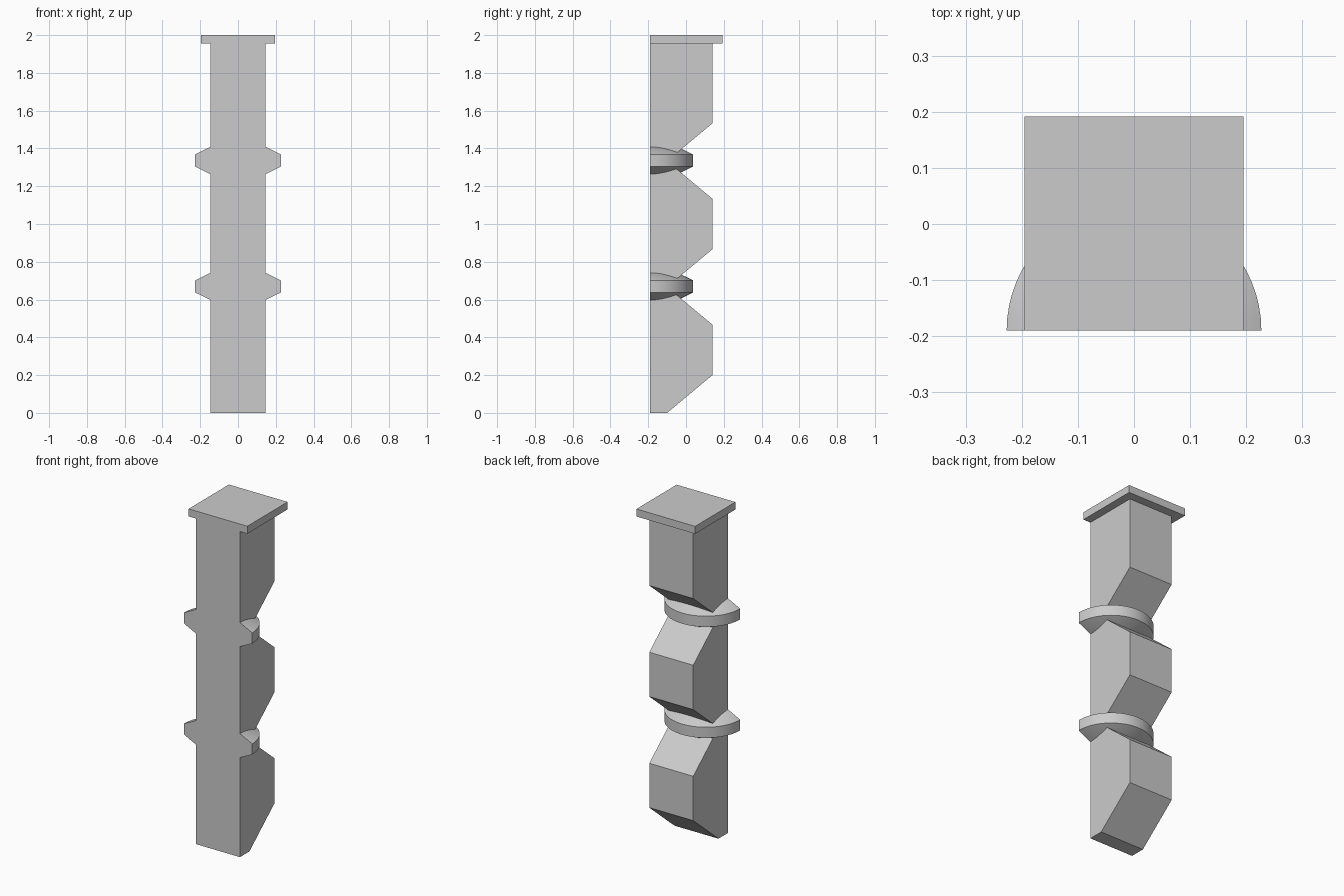
import bpy, bmesh, math
from mathutils import Vector

cube = bpy.data.objects.get("Cube")
if cube:
    bpy.data.objects.remove(cube, do_unlink=True)

stone = bpy.data.materials.new("plain grey")
stone.use_nodes = True
grey = (0.6, 0.6, 0.6, 1)
stone.diffuse_color = grey
stone.node_tree.nodes["Principled BSDF"].inputs["Base Color"].default_value = grey

FRONT, BACK, NOTCH = -0.19, 0.14, -0.10
MODULE = 2 / 3


def make_object(name, bm):
    bmesh.ops.recalc_face_normals(bm, faces=bm.faces)
    mesh = bpy.data.meshes.new(name)
    bm.to_mesh(mesh)
    bm.free()
    mesh.materials.append(stone)
    obj = bpy.data.objects.new(name, mesh)
    bpy.context.collection.objects.link(obj)
    return obj


def extrude_profile(name, profile, half_width):
    """Extrude a (y, z) outline symmetrically along x."""
    bm = bmesh.new()
    face = bm.faces.new([bm.verts.new((-half_width, y, z)) for y, z in profile])
    moved = bmesh.ops.extrude_face_region(bm, geom=[face])["geom"]
    verts = [v for v in moved if isinstance(v, bmesh.types.BMVert)]
    bmesh.ops.translate(bm, verts=verts, vec=(2 * half_width, 0, 0))
    return make_object(name, bm)


def half_collar(name, z, radius=0.227, rim=0.032, rise=0.113):
    """Half of a double cone with a straight rim, flat at the front."""
    bm = bmesh.new()
    outline = [(0, rim + rise), (radius, rim), (radius, -rim), (0, -rim - rise)]
    verts = [bm.verts.new((r, FRONT, z + h)) for r, h in outline]
    edges = [bm.edges.new(pair) for pair in zip(verts, verts[1:])]
    bmesh.ops.spin(bm, geom=verts + edges, cent=(0, FRONT, 0), axis=(0, 0, 1),
                   angle=math.pi, steps=32)
    bmesh.ops.remove_doubles(bm, verts=bm.verts, dist=0.0001)
    bmesh.ops.holes_fill(bm, edges=[e for e in bm.edges if e.is_boundary], sides=0)
    obj = make_object(name, bm)
    bpy.ops.object.select_all(action="DESELECT")
    obj.select_set(True)
    bpy.context.view_layer.objects.active = obj
    bpy.ops.object.shade_smooth_by_angle(angle=math.radians(20))


# Column: three stacked blocks with chamfered backs
back_edge = []
for i in range(3):
    z = i * MODULE
    back_edge += [(NOTCH, z), (BACK, z + 0.2)]
    if i < 2:
        back_edge.append((BACK, z + MODULE - 0.2))
extrude_profile("column", [(FRONT, 0)] + back_edge + [(BACK, 1.96), (FRONT, 1.96)], 0.146)

# Square cap plate
extrude_profile("cap_plate", [(FRONT, 1.955), (0.192, 1.955), (0.192, 2), (FRONT, 2)], 0.195)

# Collars wrapped around the two notches
half_collar("lower_collar", MODULE + 0.003)
half_collar("upper_collar", 2 * MODULE + 0.003)
